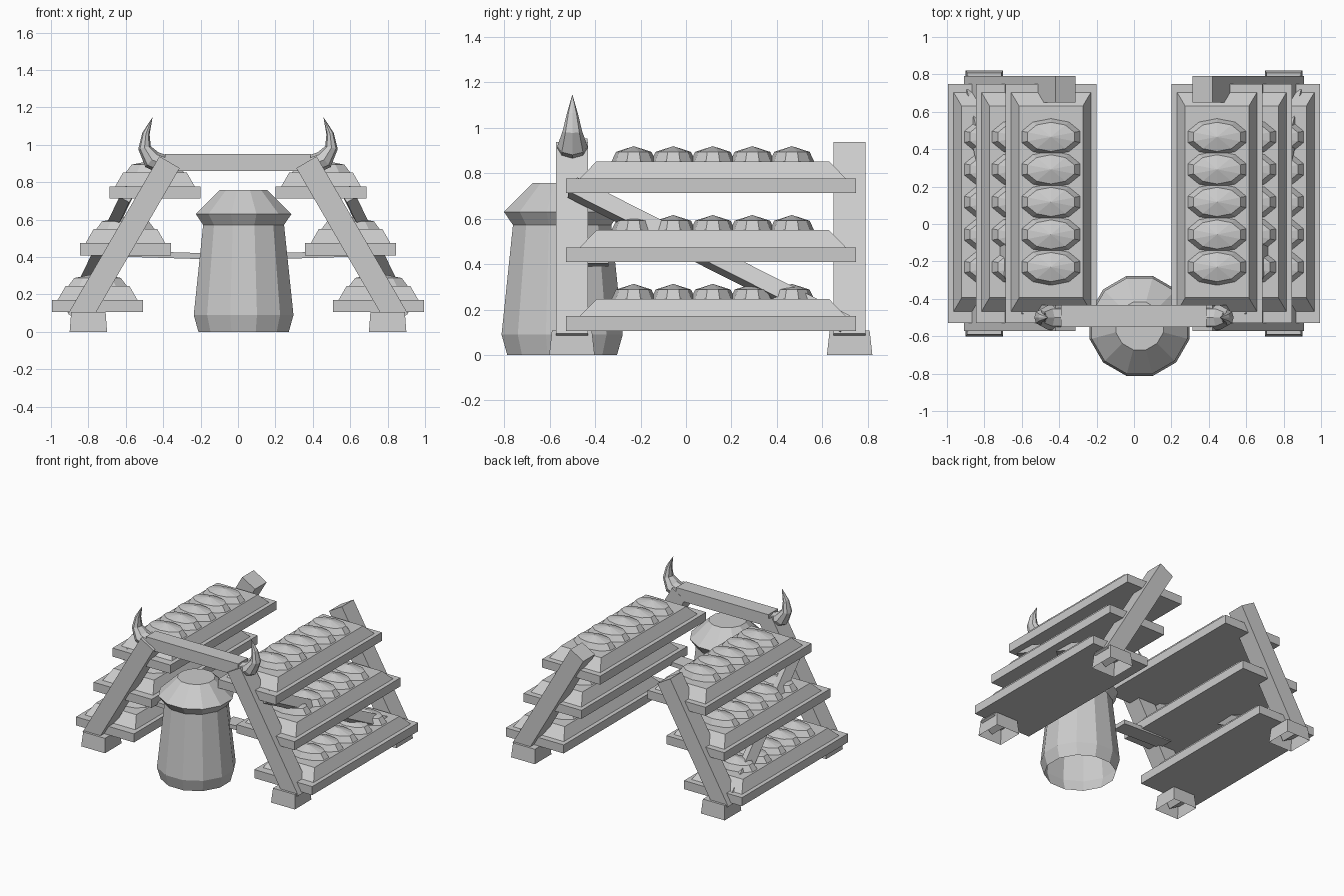
import bpy
import bmesh
from math import sin, cos, pi
from mathutils import Vector

cube = bpy.data.objects.get("Cube")
if cube:
    bpy.data.objects.remove(cube, do_unlink=True)

grey = bpy.data.materials.new("plain grey")
grey.use_nodes = True
grey.diffuse_color = (0.6, 0.6, 0.6, 1)
grey.node_tree.nodes["Principled BSDF"].inputs["Base Color"].default_value = (0.6, 0.6, 0.6, 1)


def loft(name, rings, bottom=True, top=True, side=1):
    """Flat-faced skin over matching rings; side=-1 mirrors it in x."""
    bm = bmesh.new()
    loops = [[bm.verts.new((p[0] * side, p[1], p[2])) for p in ring] for ring in rings]
    for a, b in zip(loops, loops[1:]):
        n = len(a)
        for i in range(n):
            j = (i + 1) % n
            if len(b) == 1:
                bm.faces.new((a[i], a[j], b[0]))
            else:
                bm.faces.new((a[i], a[j], b[j], b[i]))
    if bottom:
        bm.faces.new(loops[0])
    if top and len(loops[-1]) > 2:
        bm.faces.new(loops[-1])
    bmesh.ops.recalc_face_normals(bm, faces=bm.faces)
    mesh = bpy.data.meshes.new(name)
    bm.to_mesh(mesh)
    bm.free()
    mesh.materials.append(grey)
    obj = bpy.data.objects.new(name, mesh)
    bpy.context.collection.objects.link(obj)
    return obj


def rect(x, y, z, hx, hy):
    return [(x - hx, y - hy, z), (x + hx, y - hy, z), (x + hx, y + hy, z), (x - hx, y + hy, z)]


def oval(center, u, v, n, turn=0.0):
    return [Vector(center) + Vector(u) * cos(turn + 2 * pi * i / n)
            + Vector(v) * sin(turn + 2 * pi * i / n) for i in range(n)]


def plank(name, start, end, across, half_u, half_v, side=1):
    """Square-ended timber between two points."""
    start, end = Vector(start), Vector(end)
    axis = (end - start).normalized()
    u = Vector(across)
    u = (u - axis * u.dot(axis)).normalized()
    v = axis.cross(u)
    corners = [(-1, -1), (1, -1), (1, 1), (-1, 1)]
    rings = [[p + u * half_u * a + v * half_v * b for a, b in corners] for p in (start, end)]
    return loft(name, rings, side=side)


def shelf(label, s, x, z):
    # Plate, tapered tray and a row of five faceted domes
    loft(f"{label}_plate", [rect(x, 0.11, z, 0.244, 0.638), rect(x, 0.11, z + 0.065, 0.244, 0.638)], side=s)
    tray_top = z + 0.14
    loft(f"{label}_tray", [rect(x, 0.118, z + 0.065, 0.213, 0.585),
                           rect(x, 0.118, tray_top, 0.17, 0.512)], side=s)
    for k in range(5):
        y = -0.23 + 0.174 * k
        rings = [oval((x, y, tray_top + dz), (0.168 * r, 0, 0), (0, 0.1 * r, 0), 10, pi / 2)
                 for dz, r in ((-0.005, 1), (0.042, 0.78))]
        loft(f"{label}_dome_{k + 1}", rings + [[(x, y, tray_top + 0.067)]], side=s)


for s, tag in ((1, "left"), (-1, "right")):
    for level, x, z in (("bottom", 0.751, 0.106), ("middle", 0.602, 0.409), ("top", 0.444, 0.712)):
        shelf(f"{tag}_{level}_shelf", s, x, z)

    # Leaning posts with hollow feet
    for end, y in (("front", -0.502), ("back", 0.72)):
        plank(f"{tag}_{end}_post", (0.855, y, 0.064), (0.366, y, 0.907), (0, 1, 0), 0.07, 0.0625, s)
        loft(f"{tag}_{end}_foot", [rect(0.8, y, 0, 0.1, 0.1), rect(0.8, y, 0.107, 0.092, 0.088)],
             bottom=False, side=s)

    # Diagonal brace and thin bar to the barrel
    plank(f"{tag}_brace", (0.59, -0.5, 0.737), (0.885, 0.7, 0.13), (0.87, 0, 0.5), 0.03, 0.04, s)
    plank(f"{tag}_bar", (0.2, -0.4, 0.405), (0.62, -0.4, 0.418), (0, 1, 0), 0.06, 0.016, s)

    # Curved horn
    path = [((0.40, 0.895), 0.066), ((0.46, 0.92), 0.066), ((0.5, 0.985), 0.043),
            ((0.492, 1.06), 0.025), ((0.457, 1.147), 0)]
    rings = []
    for i, ((x, z), r) in enumerate(path[:-1]):
        (x0, z0), (x1, z1) = path[max(i - 1, 0)][0], path[i + 1][0]
        along = Vector((x1 - x0, 0, z1 - z0)).normalized()
        y_axis = Vector((0, 1, 0))
        rings.append(oval((x, -0.5, z), y_axis * r, along.cross(y_axis) * r * 0.8, 8))
    (x, z), r = path[-1]
    loft(f"{tag}_horn", rings + [[(x, -0.5, z)]], side=s)

# Cross beam between the front posts
plank("cross_beam", (-0.39, -0.492, 0.906), (0.387, -0.492, 0.906), (0, 1, 0), 0.059, 0.046)

# Twelve-sided barrel with a flared lid, open underneath
profile = [(0.25, 0), (0.276, 0.09), (0.224, 0.572), (0.265, 0.63), (0.132, 0.758)]
loft("barrel", [oval((0.03, -0.545, z), (r, 0, 0), (0, r, 0), 12, pi / 12) for r, z in profile],
     bottom=False)
